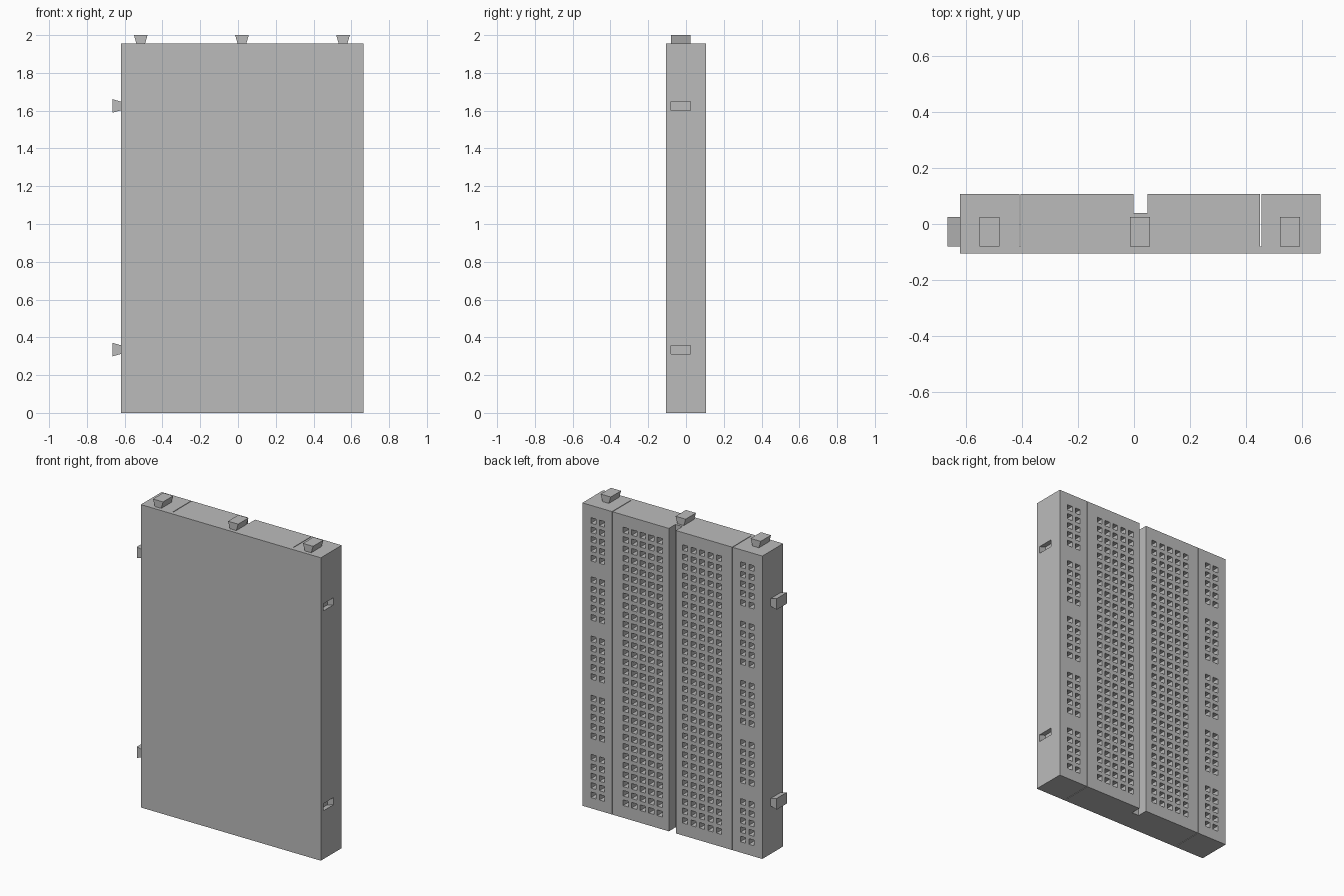
import bpy
import bmesh
from mathutils import Vector

if "Cube" in bpy.data.objects:
    bpy.data.objects.remove(bpy.data.objects["Cube"], do_unlink=True)

LEFT, RIGHT = -0.62, 0.665
MID = (LEFT + RIGHT) / 2
FRONT, BACK = -0.105, 0.107
HEIGHT = 1.955
PITCH = 0.0607
TAB_Y = (-0.08, 0.025)
SIDE_TAB_Z = (0.335, 1.625)
TOP_TAB_X = (-0.515, 0.021, 0.556)

grey = bpy.data.materials.new("plain grey")
grey.use_nodes = True
colour = (0.5, 0.5, 0.5, 1)
grey.diffuse_color = colour
grey.node_tree.nodes["Principled BSDF"].inputs["Base Color"].default_value = colour


def box(bm, lo, hi):
    lo, hi = Vector(lo), Vector(hi)
    verts = bmesh.ops.create_cube(bm, size=1)["verts"]
    for v in verts:
        v.co = (lo + hi) / 2 + v.co * (hi - lo)
    return verts


def dovetail(bm, centre, base, tip, axis):
    """Wedge running along y that widens from base to tip along the axis."""
    other = 2 - axis
    lo, hi = [0, TAB_Y[0], 0], [0, TAB_Y[1], 0]
    lo[axis], hi[axis] = min(base, tip), max(base, tip)
    lo[other], hi[other] = centre - 0.036, centre + 0.036
    for v in box(bm, lo, hi):
        if abs(v.co[axis] - base) < 0.001:
            v.co[other] = centre + (v.co[other] - centre) * 0.6


def make_object(name, bm):
    bmesh.ops.recalc_face_normals(bm, faces=bm.faces)
    mesh = bpy.data.meshes.new(name)
    bm.to_mesh(mesh)
    bm.free()
    mesh.materials.append(grey)
    obj = bpy.data.objects.new(name, mesh)
    bpy.context.collection.objects.link(obj)
    return obj


# Board block: plan outline with the central channel, extruded upwards
bm = bmesh.new()
channel = 0.025
outline = [(LEFT, FRONT), (RIGHT, FRONT), (RIGHT, BACK), (MID + channel, BACK),
           (MID + channel, 0.04), (MID - channel, 0.04),
           (MID - channel, BACK), (LEFT, BACK)]
face = bm.faces.new([bm.verts.new((x, y, 0)) for x, y in outline])
top = bmesh.ops.extrude_face_region(bm, geom=[face])["geom"]
for v in top:
    if isinstance(v, bmesh.types.BMVert):
        v.co.z = HEIGHT
board = make_object("board", bm)

# Cutter: contact holes, rail seams and side sockets
bm = bmesh.new()


def hole(x, z):
    r = 0.018
    box(bm, (x - r, 0.03, z - r), (x + r, BACK + 0.02, z + r))


first_row = HEIGHT - 0.097
for side in (-1, 1):
    for col in range(5):
        for row in range(30):
            hole(MID + side * (0.09 + col * PITCH), first_row - row * PITCH)
    for col in range(2):
        for group in range(5):
            for row in range(5):
                hole(MID + side * (0.503 + col * PITCH),
                     first_row - group * 0.382 - row * PITCH)
    seam = MID + side * 0.429
    box(bm, (seam - 0.002, -0.08, -0.05), (seam + 0.002, BACK + 0.02, HEIGHT + 0.05))
for z in SIDE_TAB_Z:
    dovetail(bm, z, RIGHT + 0.005, RIGHT - 0.045, 0)
cutter = make_object("hole_cutter", bm)
cutter.hide_render = True

# Cut the board, then drop the cutter
mod = board.modifiers.new("holes", "BOOLEAN")
mod.operation = "DIFFERENCE"
mod.solver = "EXACT"
mod.object = cutter
bpy.context.view_layer.update()
graph = bpy.context.evaluated_depsgraph_get()
cut_mesh = bpy.data.meshes.new_from_object(board.evaluated_get(graph))
board.modifiers.clear()
board.data = cut_mesh
bpy.data.objects.remove(cutter, do_unlink=True)

# Dovetail tabs along the top
for name, x in zip(("right", "middle", "left"), TOP_TAB_X):
    bm = bmesh.new()
    dovetail(bm, x, HEIGHT - 0.005, 2.0, 2)
    make_object("top_tab_" + name, bm)

# Dovetail tabs on the right side
for name, z in zip(("lower", "upper"), SIDE_TAB_Z):
    bm = bmesh.new()
    dovetail(bm, z, LEFT + 0.005, -0.665, 0)
    make_object("side_tab_" + name, bm)
